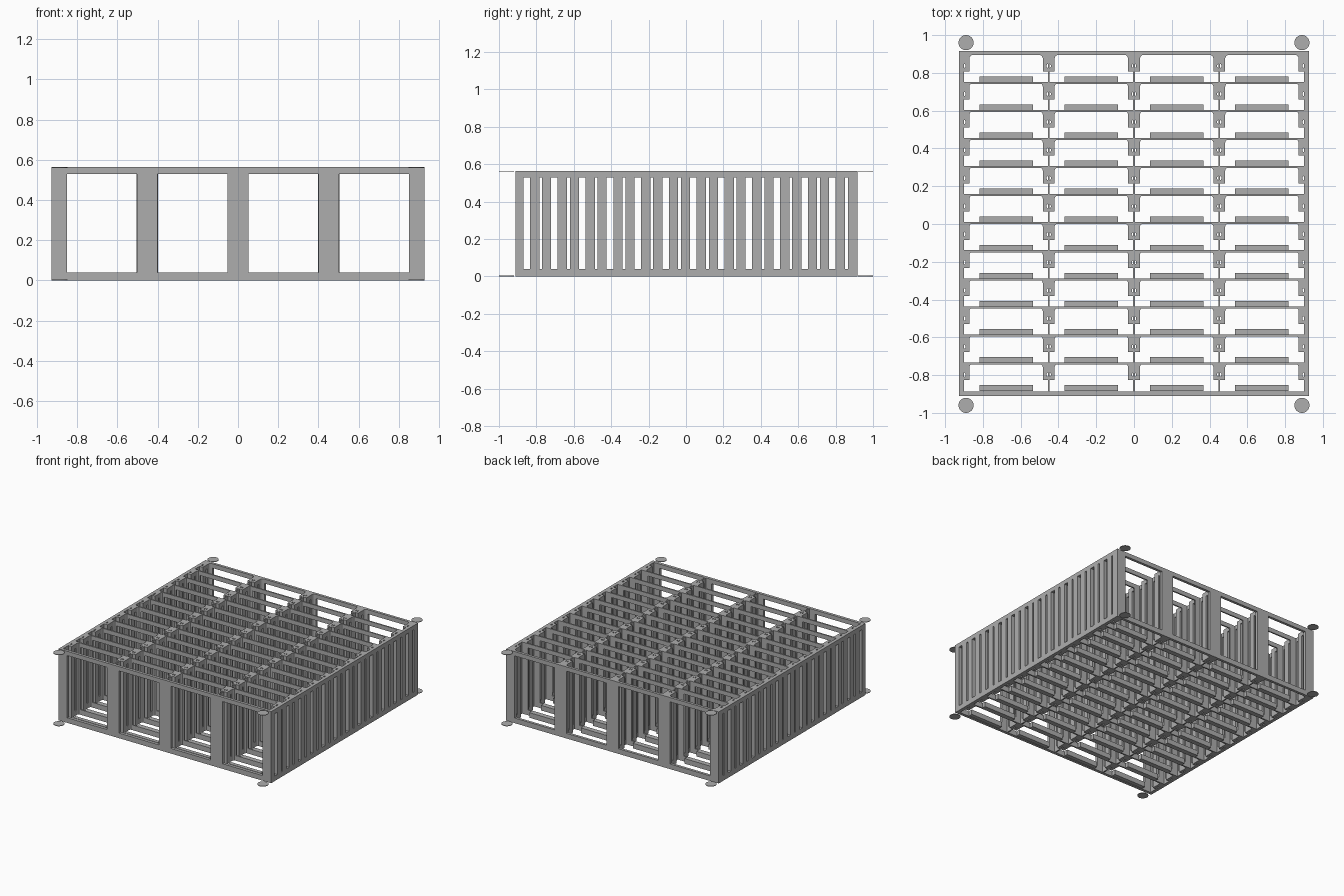
import bpy
import math
from mathutils import Matrix

if "Cube" in bpy.data.objects:
    bpy.data.objects.remove(bpy.data.objects["Cube"], do_unlink=True)

# Overall layout
H, LOW, HIGH = 0.564, 0.04, 0.53
EDGE = 0.927
FRONT, BACK = -0.911, 0.917
ROWS, PITCH, TOP_ROW = 12, 0.1486, 0.896
COLUMNS = [i * 0.4515 for i in range(-2, 3)]

grey = bpy.data.materials.new("plain grey")
grey.use_nodes = True
tone = (0.42, 0.42, 0.42, 1)
grey.diffuse_color = tone
grey.node_tree.nodes["Principled BSDF"].inputs["Base Color"].default_value = tone

# Rotations that stand a flat outline up, facing y or x
FLAT = Matrix.Identity(4)
FACE_Y = Matrix(((1, 0, 0, 0), (0, 0, -1, 0), (0, 1, 0, 0), (0, 0, 0, 1)))
FACE_X = Matrix(((0, 0, 1, 0), (1, 0, 0, 0), (0, 1, 0, 0), (0, 0, 0, 1)))


def rect(a0, a1, b0, b1):
    return [(a0, b0), (a1, b0), (a1, b1), (a0, b1)]


def arc(cx, cy, r, start, end, n):
    angles = [math.radians(start + (end - start) * i / n) for i in range(n + 1)]
    return [(cx + r * math.cos(a), cy + r * math.sin(a)) for a in angles]


def circle(cx, cy, r, n=16):
    return arc(cx, cy, r, 0, 360, n)[:-1]


def plate(name, loops, depth, turn, place, rows=1):
    """Extrude an outline with holes, place it, and repeat it along the rows."""
    curve = bpy.data.curves.new(name, "CURVE")
    curve.dimensions = "2D"
    curve.fill_mode = "BOTH"
    curve.extrude = depth / 2
    for loop in loops:
        spline = curve.splines.new("POLY")
        spline.points.add(len(loop) - 1)
        for point, (a, b) in zip(spline.points, loop):
            point.co = (a, b, 0, 1)
        spline.use_cyclic_u = True
    helper = bpy.data.objects.new(name + "_outline", curve)
    bpy.context.collection.objects.link(helper)
    bpy.context.view_layer.update()
    graph = bpy.context.evaluated_depsgraph_get()
    mesh = bpy.data.meshes.new_from_object(helper.evaluated_get(graph))
    bpy.data.objects.remove(helper, do_unlink=True)
    bpy.data.curves.remove(curve)
    mesh.transform(turn)
    mesh.shade_flat()
    mesh.materials.clear()
    mesh.materials.append(grey)
    obj = bpy.data.objects.new(name, mesh)
    obj.location = place
    bpy.context.collection.objects.link(obj)
    if rows > 1:
        array = obj.modifiers.new("rows", "ARRAY")
        array.count = rows
        array.use_relative_offset = False
        array.use_constant_offset = True
        array.constant_offset_displace = (0, -PITCH, 0)
    return obj


# Cross walls: a sheet with four windows, thicker at the front and back
windows = [rect(a + 0.052, b - 0.052, LOW, HIGH) for a, b in zip(COLUMNS, COLUMNS[1:])]
wall = [rect(-EDGE, EDGE, 0, H)] + windows
plate("cross_walls", wall, 0.011, FACE_Y, (0, TOP_ROW - PITCH, 0), ROWS - 1)
plate("back_wall", wall, 0.021, FACE_Y, (0, BACK - 0.0105, 0))
plate("front_wall", wall, 0.023, FACE_Y, (0, FRONT + 0.0115, 0))

# Lengthwise panels: one wide slot and one slit in every row
panel = [rect(FRONT, BACK, 0, H)]
for row in range(ROWS):
    y = TOP_ROW - row * PITCH
    panel.append(rect(y - 0.131, y - 0.096, LOW, HIGH))
    panel.append(rect(y - 0.048, y - 0.031, LOW, HIGH))
for x in COLUMNS[1:-1]:
    plate("divider_panel", panel, 0.01, FACE_X, (x, 0, 0))
for side, label in ((-1, "right"), (1, "left")):
    plate(label + "_side_panel", panel, 0.026, FACE_X, (side * (EDGE - 0.013), 0, 0))

# Brackets: filleted caps, a wall flange and a bored post at every crossing
R, W = 0.022, 0.031


def bracket_outline(depth):
    right = arc(W + R, -R, R, 90, 180, 5)
    left = [(-x, y) for x, y in reversed(right)]
    return right + [(W, -depth), (-W, -depth)] + left


for x in COLUMNS:
    def clip(loop):
        return [(min(max(a, -EDGE - x), EDGE - x), b) for a, b in loop]

    bore = circle(0, -0.059, 0.012)
    cap = [clip(bracket_outline(0.088)), bore]
    post = [clip(rect(-W, W, -0.088, -0.046)), bore]
    flange = [clip(bracket_outline(0.031))]
    middle = (LOW + HIGH) / 2
    plate("bracket_base", cap, LOW, FLAT, (x, TOP_ROW, LOW / 2), ROWS)
    plate("bracket_cap", cap, H - HIGH, FLAT, (x, TOP_ROW, (H + HIGH) / 2), ROWS)
    plate("bored_post", post, HIGH - LOW, FLAT, (x, TOP_ROW, middle), ROWS)
    plate("wall_flange", flange, HIGH - LOW, FLAT, (x, TOP_ROW, middle), ROWS)

# Support ledges along the bottom of each cell
for a, b in zip(COLUMNS, COLUMNS[1:]):
    ledge = [rect(-0.142, 0.142, 0.004, 0.034)]
    plate("support_ledge", ledge, LOW, FLAT,
          ((a + b) / 2, TOP_ROW - PITCH, LOW / 2), ROWS)

# Thin corner discs, top and bottom
for x in (-0.889, 0.889):
    for y in (-0.96, 0.96):
        for z in (0.002, H - 0.002):
            plate("corner_disc", [circle(0, 0, 0.04, 32)], 0.004, FLAT, (x, y, z))
